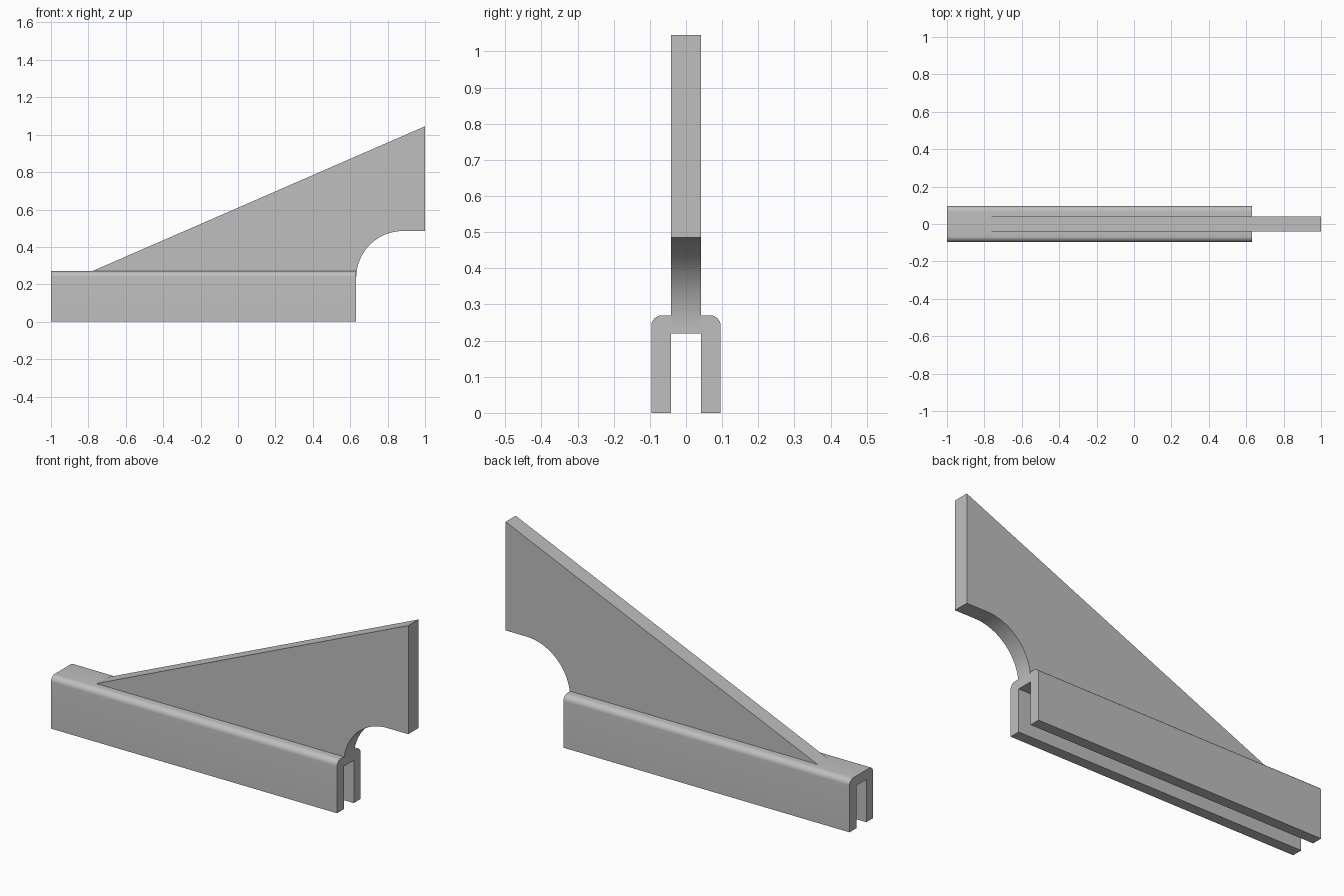
import bpy, bmesh, math
from mathutils import Vector

cube = bpy.data.objects.get("Cube")
if cube:
    bpy.data.objects.remove(cube, do_unlink=True)

grey = bpy.data.materials.new("plain_grey")
grey.use_nodes = True
colour = (0.52, 0.52, 0.52, 1)
grey.diffuse_color = colour
grey.node_tree.nodes["Principled BSDF"].inputs["Base Color"].default_value = colour


def arc(cx, cz, radius, start, end, steps):
    """Points on a circle between two angles in degrees."""
    angles = [math.radians(start + (end - start) * i / steps) for i in range(steps + 1)]
    return [(cx + radius * math.cos(a), cz + radius * math.sin(a)) for a in angles]


def extrude_profile(name, points, offset):
    """Extrude a flat outline of 3D points into a solid."""
    bm = bmesh.new()
    face = bm.faces.new([bm.verts.new(p) for p in points])
    moved = bmesh.ops.extrude_face_region(bm, geom=[face])["geom"]
    bmesh.ops.translate(bm, vec=Vector(offset),
                        verts=[v for v in moved if isinstance(v, bmesh.types.BMVert)])
    bmesh.ops.recalc_face_normals(bm, faces=bm.faces)
    mesh = bpy.data.meshes.new(name)
    bm.to_mesh(mesh)
    bm.free()
    mesh.materials.append(grey)
    obj = bpy.data.objects.new(name, mesh)
    bpy.context.collection.objects.link(obj)
    bpy.ops.object.select_all(action="DESELECT")
    obj.select_set(True)
    bpy.context.view_layer.objects.active = obj
    bpy.ops.object.shade_smooth_by_angle(angle=math.radians(30))
    return obj


# Clip channel: inverted U with rounded upper corners
half_width, slot, height, slot_top, corner = 0.096, 0.041, 0.27, 0.22, 0.03
x_start, x_end = -1.0, 0.632
right_half = [(slot, slot_top), (slot, 0), (half_width, 0)]
right_half += arc(half_width - corner, height - corner, corner, 0, 90, 8)
left_half = [(-y, z) for y, z in reversed(right_half)]
extrude_profile("clip_channel", [(x_start, y, z) for y, z in right_half + left_half],
                (x_end - x_start, 0, 0))

# Upright fin: sloping top edge and a concave quarter-round underside
sunk = 0.235
fin = [(-0.78, height), (-0.78, sunk)]
fin += arc(0.882, sunk, 0.25, 180, 90, 24)
fin += [(1.0, 0.485), (1.0, 1.045)]
extrude_profile("fin", [(x, -slot, z) for x, z in fin], (0, 2 * slot, 0))
